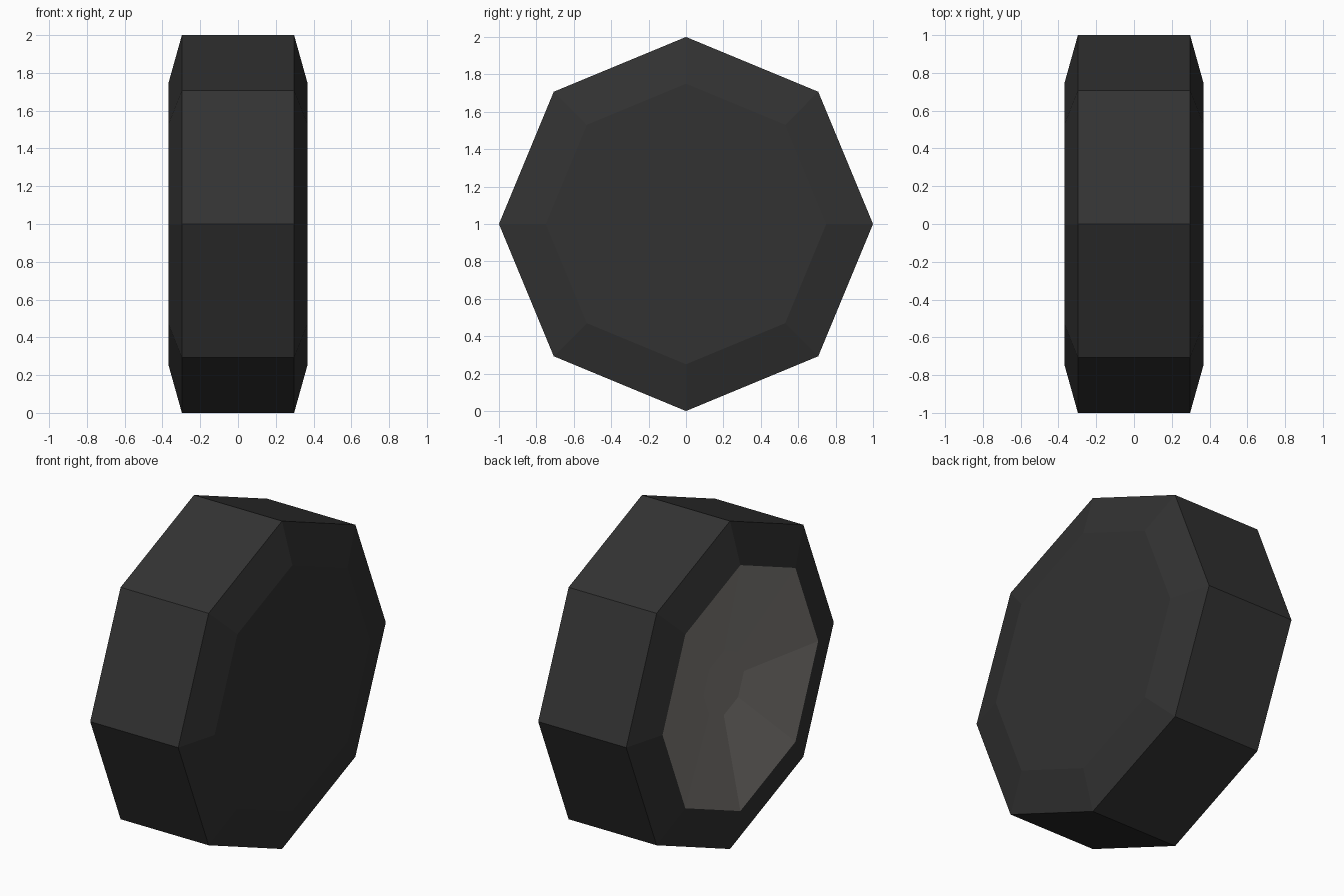
import bpy, bmesh, math

if "Cube" in bpy.data.objects:
    bpy.data.objects.remove(bpy.data.objects["Cube"])

SIDES = 8
CENTRE_Z = 1.0


def material(name, rgb):
    m = bpy.data.materials.new(name)
    m.diffuse_color = (*rgb, 1.0)
    m.use_nodes = True
    m.node_tree.nodes["Principled BSDF"].inputs["Base Color"].default_value = m.diffuse_color
    return m


def lathe_x(name, profile, mat, cap_start=False, cap_end=False):
    """Spin (x, radius) profile points around the wheel axle, flat shaded."""
    bm = bmesh.new()
    rings = []
    for x, r in profile:
        angles = [2 * math.pi * i / SIDES for i in range(SIDES)]
        rings.append([bm.verts.new((x, r * math.cos(a), CENTRE_Z + r * math.sin(a)))
                      for a in angles])
    for a, b in zip(rings, rings[1:]):
        for i in range(SIDES):
            j = (i + 1) % SIDES
            bm.faces.new((a[i], b[i], b[j], a[j]))
    if cap_start:
        bm.faces.new(rings[0])
    if cap_end:
        bm.faces.new(rings[-1][::-1])
    # profiles run from -x to +x along the outside, so faces point outward
    bm.normal_update()
    bmesh.ops.reverse_faces(bm, faces=bm.faces[:])
    mesh = bpy.data.meshes.new(name)
    bm.to_mesh(mesh)
    bm.free()
    mesh.materials.append(mat)
    ob = bpy.data.objects.new(name, mesh)
    bpy.context.collection.objects.link(ob)
    return ob


rubber = material("black rubber", (0.032, 0.032, 0.032))
metal = material("grey metal", (0.228, 0.215, 0.200))

# Tyre: tread, bevelled sidewalls and closed inner face
tyre = lathe_x("tyre", [(-0.367, 0.75), (-0.297, 1.0), (0.297, 1.0), (0.367, 0.75)],
               rubber, cap_end=True)

# Hub: dished plate filling the outer side, with a small flat centre
hub = lathe_x("hub", [(-0.255, 0.195), (-0.367, 0.75)], metal, cap_start=True)

# Make normals point outward: tread away from the axle, hub towards -x
for ob in (tyre, hub):
    bm = bmesh.new()
    bm.from_mesh(ob.data)
    bm.normal_update()
    for f in bm.faces:
        c = f.calc_center_median()
        if ob is hub:
            wrong = f.normal.x > 0
        else:
            c.z -= CENTRE_Z
            wrong = f.normal.dot(c) < 0
        if wrong:
            f.normal_flip()
    bm.to_mesh(ob.data)
    bm.free()
